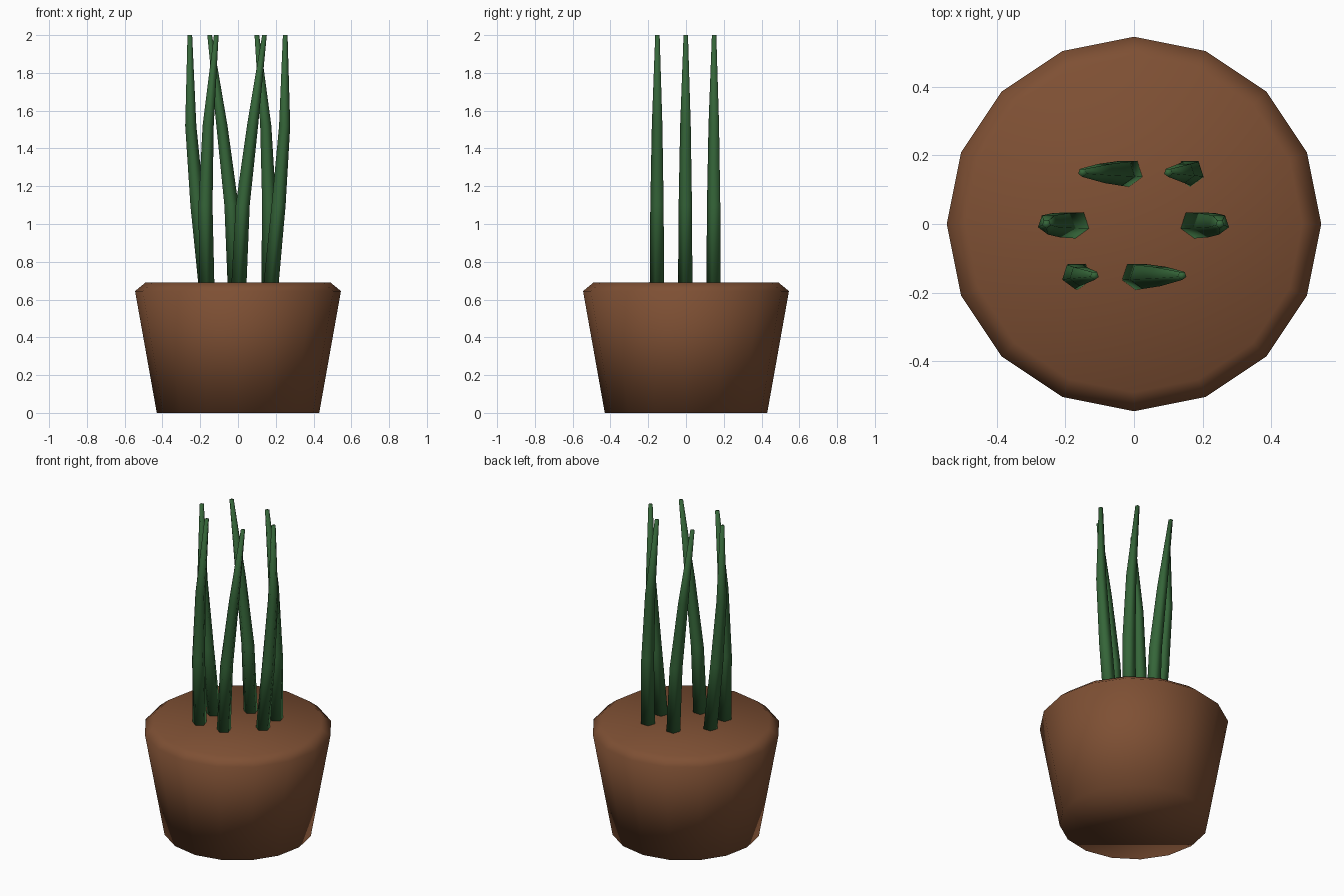
import bpy, math

if "Cube" in bpy.data.objects:
    bpy.data.objects.remove(bpy.data.objects["Cube"])


def material(name, color):
    m = bpy.data.materials.new(name)
    m.diffuse_color = color
    m.use_nodes = True
    m.node_tree.nodes["Principled BSDF"].inputs["Base Color"].default_value = m.diffuse_color
    return m


def loft(name, rings, sides, phase, mat):
    """Closed tube through rings of (x, y, z, radius)."""
    verts, faces = [], []
    for x, y, z, r in rings:
        for i in range(sides):
            a = phase + 2 * math.pi * i / sides
            verts.append((x + r * math.cos(a), y + r * math.sin(a), z))
    for k in range(len(rings) - 1):
        for i in range(sides):
            j = (i + 1) % sides
            a, b = k * sides, (k + 1) * sides
            faces.append((a + i, a + j, b + j, b + i))
    faces.append(tuple(reversed(range(sides))))
    faces.append(tuple(range((len(rings) - 1) * sides, len(rings) * sides)))
    mesh = bpy.data.meshes.new(name)
    mesh.from_pydata(verts, [], faces)
    mesh.materials.append(mat)
    mesh.shade_smooth()
    ob = bpy.data.objects.new(name, mesh)
    bpy.context.collection.objects.link(ob)
    return ob


clay = material("clay", (0.21, 0.08, 0.034, 1))
green = material("leaf_green", (0.035, 0.13, 0.04, 1))

# Pot: tapered 16-sided body with a chamfered rim
loft("pot", [(0, 0, 0, 0.43), (0, 0, 0.645, 0.545), (0, 0, 0.69, 0.49)],
     16, 0, clay)

# Leaves: tapering five-sided blades, each row is y and the x at every level
levels = [(0.68, 0.042), (1.1, 0.039), (1.52, 0.031), (2.0, 0.013)]
leaves = [
    (0.15, (-0.015, -0.035, -0.085, -0.15)),
    (0.15, (0.163, 0.165, 0.147, 0.10)),
    (0.0, (-0.17, -0.215, -0.25, -0.255)),
    (0.0, (0.175, 0.215, 0.247, 0.25)),
    (-0.15, (-0.165, -0.172, -0.158, -0.115)),
    (-0.15, (0.005, 0.025, 0.077, 0.14)),
]
for n, (y, xs) in enumerate(leaves, 1):
    rings = [(x, y, z, r) for x, (z, r) in zip(xs, levels)]
    loft(f"leaf_{n}", rings, 5, -math.pi / 2, green)
